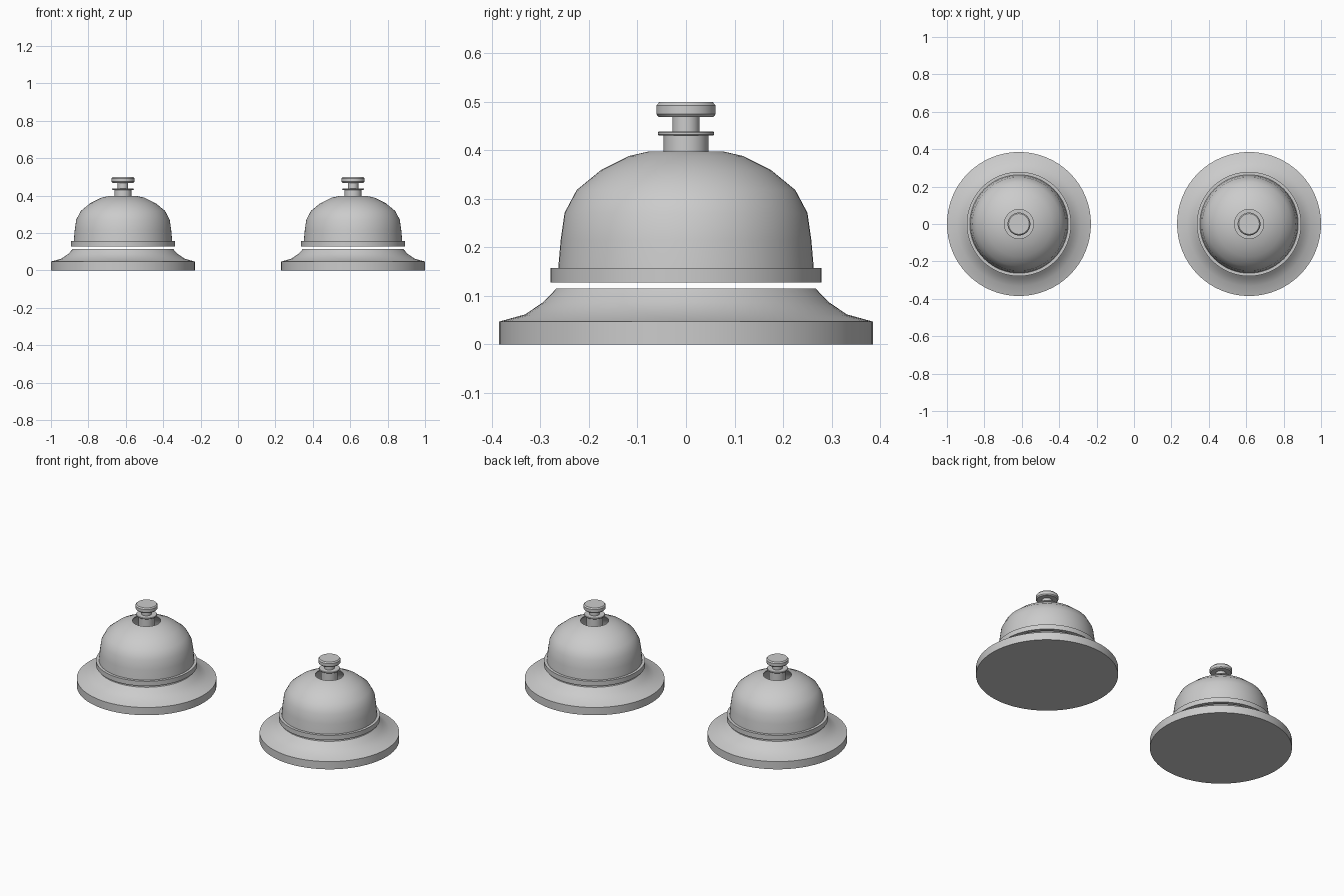
import bpy, bmesh, math

if "Cube" in bpy.data.objects:
    bpy.data.objects.remove(bpy.data.objects["Cube"])

SEGMENTS = 64


def lathe(name, profile, x, closed=False, angle=30):
    """Spin an (r, z) profile round a vertical axis; points at r = 0 become poles."""
    bm = bmesh.new()
    verts = [bm.verts.new((r, 0, z)) for r, z in profile]
    edges = [bm.edges.new(p) for p in zip(verts, verts[1:])]
    if closed:
        edges.append(bm.edges.new((verts[-1], verts[0])))
    bmesh.ops.spin(bm, geom=verts + edges, cent=(0, 0, 0), axis=(0, 0, 1),
                   angle=math.tau, steps=SEGMENTS, use_duplicate=False)
    bmesh.ops.remove_doubles(bm, verts=bm.verts, dist=1e-4)
    bmesh.ops.recalc_face_normals(bm, faces=bm.faces)
    mesh = bpy.data.meshes.new(name)
    bm.to_mesh(mesh)
    bm.free()
    obj = bpy.data.objects.new(name, mesh)
    obj.location.x = x
    bpy.context.collection.objects.link(obj)
    bpy.ops.object.select_all(action='DESELECT')
    obj.select_set(True)
    bpy.context.view_layer.objects.active = obj
    bpy.ops.object.shade_smooth_by_angle(angle=math.radians(angle))
    return obj


# Flared foot with a vertical edge
base = [(0, 0), (0.385, 0), (0.385, 0.047), (0.331, 0.062),
        (0.294, 0.087), (0.267, 0.115), (0, 0.115)]

# Thin dome, open below and with a round hole at the top
dome_outer = [(0.263, 0.157), (0.258, 0.215), (0.250, 0.271), (0.225, 0.318),
              (0.175, 0.359), (0.117, 0.388), (0.078, 0.397)]
dome_inner = [(0.078, 0.391), (0.114, 0.382), (0.171, 0.353), (0.219, 0.314),
              (0.244, 0.269), (0.252, 0.215), (0.257, 0.157), (0.257, 0.128)]
rim = [(0.279, 0.128), (0.279, 0.157)]
dome = rim + dome_outer + dome_inner

# Plunger: sleeve with a collar, neck and rounded button
sleeve = [(0, 0.36), (0.046, 0.36), (0.046, 0.430), (0.056, 0.430), (0.058, 0.432),
          (0.058, 0.436), (0.056, 0.438), (0, 0.438)]
neck = [(0, 0.43), (0.028, 0.43), (0.028, 0.472), (0, 0.472)]
button = [(0, 0.468), (0.056, 0.468), (0.061, 0.474), (0.061, 0.492),
          (0.055, 0.499), (0, 0.499)]

# Two matching bells
for side, x in (("left", -0.615), ("right", 0.615)):
    lathe(side + "_base", base, x)
    lathe(side + "_dome", dome, x, closed=True)
    lathe(side + "_sleeve", sleeve, x)
    lathe(side + "_neck", neck, x)
    lathe(side + "_button", button, x)
